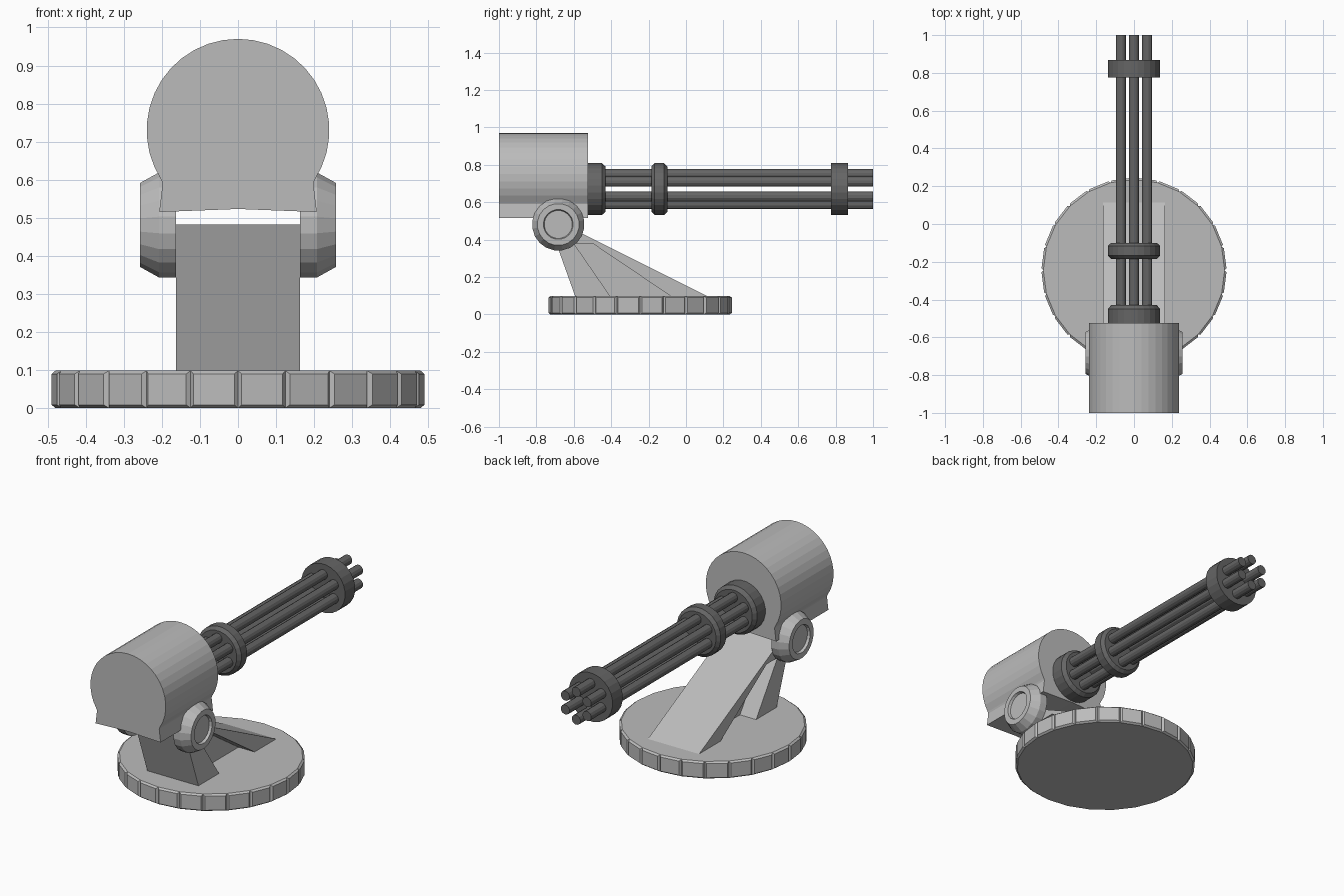
import bpy, bmesh, math
from mathutils import Vector

if "Cube" in bpy.data.objects:
    bpy.data.objects.remove(bpy.data.objects["Cube"])


def material(name, v):
    m = bpy.data.materials.new(name)
    m.diffuse_color = (v, v, v, 1)
    m.use_nodes = True
    m.node_tree.nodes["Principled BSDF"].inputs["Base Color"].default_value = m.diffuse_color
    return m


LIGHT = material("light grey", 0.5)
DARK = material("dark gunmetal", 0.13)


def finish(bm, name, mat):
    bmesh.ops.recalc_face_normals(bm, faces=bm.faces[:])
    me = bpy.data.meshes.new(name)
    bm.to_mesh(me)
    bm.free()
    me.materials.append(mat)
    ob = bpy.data.objects.new(name, me)
    bpy.context.collection.objects.link(ob)
    return ob


def prism(name, pts, to3d, a, b, mat):
    """Extrude a 2D outline between positions a and b along the third axis."""
    bm = bmesh.new()
    lo = [bm.verts.new(to3d(u, v, a)) for u, v in pts]
    hi = [bm.verts.new(to3d(u, v, b)) for u, v in pts]
    bm.faces.new(lo)
    bm.faces.new(hi[::-1])
    n = len(pts)
    for i in range(n):
        j = (i + 1) % n
        bm.faces.new((lo[i], lo[j], hi[j], hi[i]))
    return finish(bm, name, mat)


def lathe(name, prof, centre, axis, n, mat):
    """Spin (distance, radius) pairs around the x or y axis, with capped ends."""
    bm = bmesh.new()
    rings = []
    for d, r in prof:
        ring = []
        for k in range(n):
            t = 2 * math.pi * (k + 0.5) / n
            c, s = r * math.cos(t), r * math.sin(t)
            off = Vector((d, c, s)) if axis == 'x' else Vector((c, d, s))
            ring.append(bm.verts.new(Vector(centre) + off))
        rings.append(ring)
    for p, q in zip(rings, rings[1:]):
        for k in range(n):
            j = (k + 1) % n
            bm.faces.new((p[k], p[j], q[j], q[k]))
    bm.faces.new(rings[0])
    bm.faces.new(rings[-1][::-1])
    return finish(bm, name, mat)


# Base disc with raised panels around the rim
bm = bmesh.new()
bmesh.ops.create_cone(bm, cap_ends=True, segments=24, radius1=0.48, radius2=0.48, depth=0.098)
bmesh.ops.translate(bm, verts=bm.verts[:], vec=(0, -0.245, 0.049))
bmesh.ops.recalc_face_normals(bm, faces=bm.faces[:])
sides = [f for f in bm.faces if abs(f.normal.z) < 0.5]
bmesh.ops.inset_individual(bm, faces=sides, thickness=0.012, depth=0.011)
finish(bm, "base_disc", LIGHT)

# Slanted support: two legs and a thin web between them
side = lambda y, z, x: (x, y, z)
legs = [(-0.59, 0.09), (-0.4, 0.09), (-0.6, 0.38), (-0.5, 0.38), (-0.07, 0.09),
        (0.13, 0.09), (-0.655, 0.482), (-0.73, 0.482)]
prism("support_legs", legs, side, -0.163, 0.163, LIGHT)
prism("support_web", [(-0.41, 0.09), (-0.61, 0.385), (-0.49, 0.385), (-0.06, 0.09)],
      side, -0.06, 0.06, LIGHT)

# Pivot caps with a recessed centre
for s, label in ((1, "right"), (-1, "left")):
    prof = [(0.163, 0.14), (0.207, 0.14), (0.257, 0.112), (0.257, 0.08), (0.243, 0.075)]
    lathe("pivot_cap_" + label, [(s * d, r) for d, r in prof], (0, -0.683, 0.481), 'x', 20, LIGHT)

# Motor housing: round top with a flared foot
a0 = math.asin(-0.13 / 0.24)
steps = 26
outline = [(0.24 * math.cos(a0 + (math.pi - 2 * a0) * i / steps),
            0.73 + 0.24 * math.sin(a0 + (math.pi - 2 * a0) * i / steps)) for i in range(steps + 1)]
outline += [(-0.198, 0.59), (-0.207, 0.515), (0, 0.523), (0.207, 0.515), (0.198, 0.59)]
prism("motor_housing", outline, lambda x, z, y: (x, y, z), -1.0, -0.523, LIGHT)

# Barrel hub and clamps
gun = (0, 0, 0.67)
lathe("barrel_hub", [(-0.53, 0.14), (-0.45, 0.14), (-0.43, 0.122)], gun, 'y', 24, DARK)
lathe("middle_clamp", [(-0.185, 0.122), (-0.168, 0.14), (-0.117, 0.14), (-0.1, 0.122)],
      gun, 'y', 24, DARK)
lathe("muzzle_clamp", [(0.775, 0.14), (0.867, 0.14)], gun, 'y', 24, DARK)

# Six barrels
for k in range(6):
    t = math.radians(30 + 60 * k)
    lathe("barrel_%d" % (k + 1), [(-0.45, 0.028), (1.0, 0.028)],
          (0.08 * math.cos(t), 0, 0.67 + 0.08 * math.sin(t)), 'y', 12, DARK)
